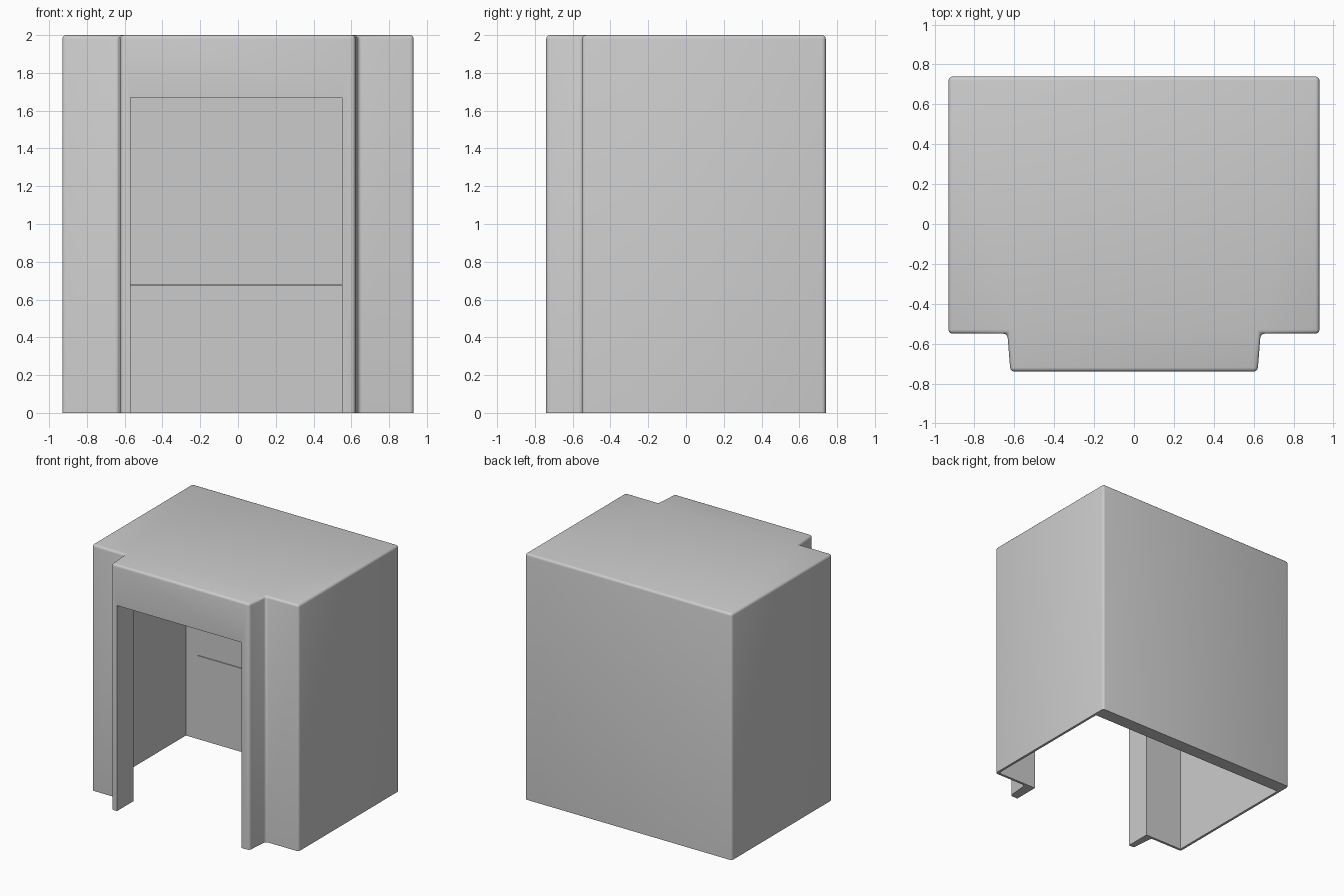
import bpy, bmesh

if "Cube" in bpy.data.objects:
    bpy.data.objects.remove(bpy.data.objects["Cube"])


def link_mesh(name, bm):
    bmesh.ops.recalc_face_normals(bm, faces=bm.faces)
    mesh = bpy.data.meshes.new(name)
    bm.to_mesh(mesh)
    bm.free()
    obj = bpy.data.objects.new(name, mesh)
    bpy.context.collection.objects.link(obj)
    return obj


def box(name, x0, x1, y0, y1, z0, z1):
    bm = bmesh.new()
    bmesh.ops.create_cube(bm, size=1)
    for v in bm.verts:
        v.co.x = x1 if v.co.x > 0 else x0
        v.co.y = y1 if v.co.y > 0 else y0
        v.co.z = z1 if v.co.z > 0 else z0
    return link_mesh(name, bm)


def cut(target, cutter):
    cutter.hide_render = True
    mod = target.modifiers.new("cut", 'BOOLEAN')
    mod.operation = 'DIFFERENCE'
    mod.solver = 'EXACT'
    mod.object = cutter
    bpy.context.view_layer.objects.active = target
    bpy.ops.object.modifier_apply(modifier=mod.name)
    bpy.data.objects.remove(cutter, do_unlink=True)


# Outer body: plan outline with a tapered front porch, extruded upwards
half = [(0.62, -0.74), (0.635, -0.55), (0.93, -0.55), (0.93, 0.74)]
outline = half + [(-x, y) for x, y in reversed(half)]
bm = bmesh.new()
base = bm.faces.new([bm.verts.new((x, y, 0)) for x, y in outline])
res = bmesh.ops.extrude_face_region(bm, geom=[base], use_keep_orig=True)
for v in res["geom"]:
    if isinstance(v, bmesh.types.BMVert):
        v.co.z = 2.0
bmesh.ops.recalc_face_normals(bm, faces=bm.faces)

# Soft rounding on the top rim and vertical corners, crisp bottom rim
edges = [e for e in bm.edges if max(v.co.z for v in e.verts) > 1]
bmesh.ops.bevel(bm, geom=edges, offset=0.02, segments=3, profile=0.5, affect='EDGES')
shell = link_mesh("booth_shell", bm)

# Hollow interior, open at the floor, and the doorway
cut(shell, box("room_cutter", -0.91, 0.91, -0.53, 0.63, -0.2, 1.93))
cut(shell, box("doorway_cutter", -0.57, 0.55, -1.0, -0.4, -0.2, 1.67))

# Smooth shading with sharp edges kept
bpy.ops.object.select_all(action='DESELECT')
shell.select_set(True)
bpy.context.view_layer.objects.active = shell
bpy.ops.object.shade_smooth_by_angle(angle=0.7)

# Thin horizontal trim on the inside of the back wall
box("back_wall_trim", -0.8, 0.8, 0.622, 0.64, 0.672, 0.682)
